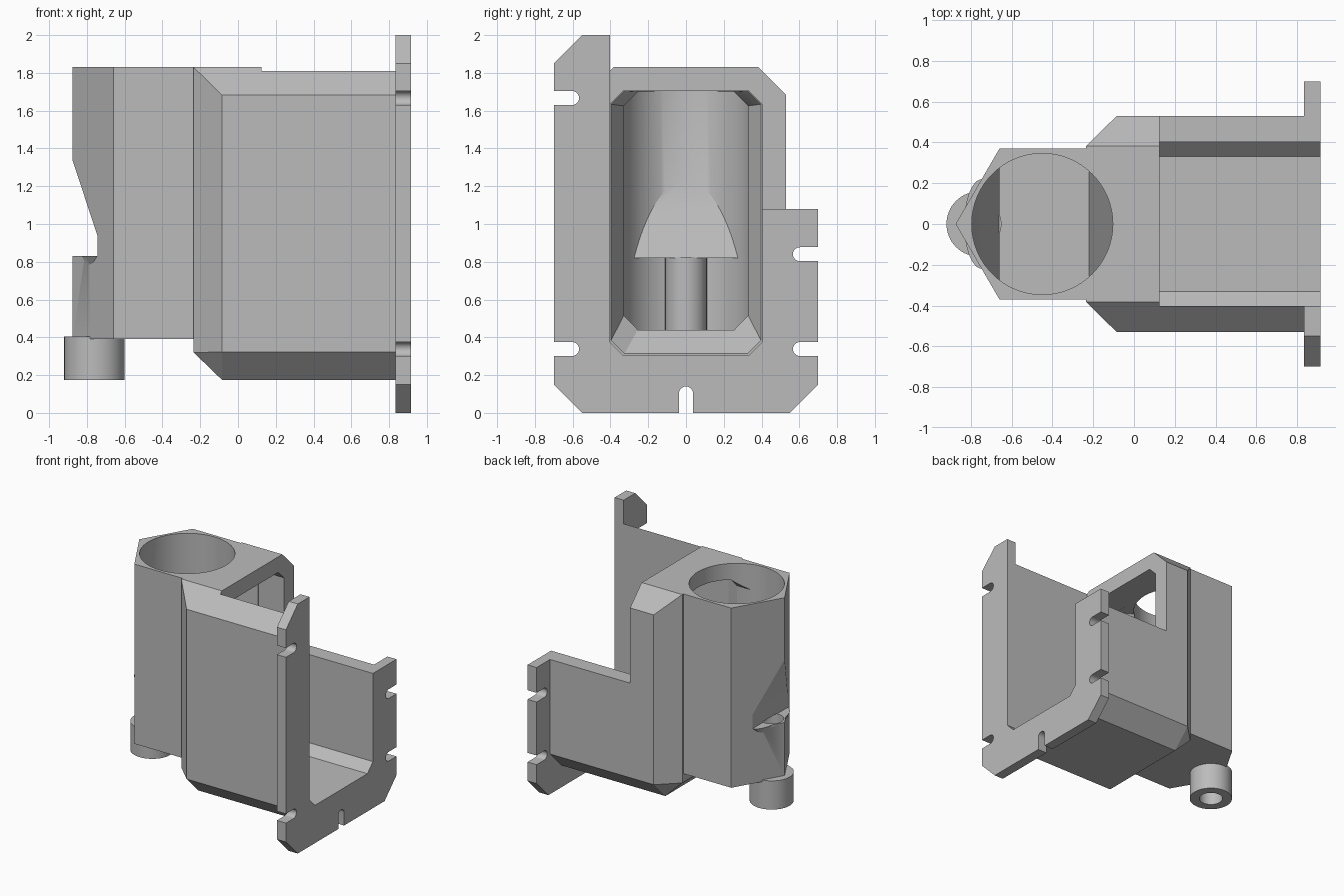
import bpy, bmesh, math
from mathutils import Vector

cube = bpy.data.objects.get("Cube")
if cube:
    bpy.data.objects.remove(cube, do_unlink=True)

grey = bpy.data.materials.new("plain grey")
grey.use_nodes = True
COLOUR = (0.5, 0.5, 0.5, 1)
grey.diffuse_color = COLOUR
grey.node_tree.nodes["Principled BSDF"].inputs["Base Color"].default_value = COLOUR


def finish(name, bm):
    bmesh.ops.recalc_face_normals(bm, faces=bm.faces)
    mesh = bpy.data.meshes.new(name)
    bm.to_mesh(mesh)
    bm.free()
    mesh.materials.append(grey)
    obj = bpy.data.objects.new(name, mesh)
    bpy.context.collection.objects.link(obj)
    return obj


def prism(name, points, axis, start, end):
    """Extrude a 2D outline along x, y or z."""
    place = {"x": lambda a, b: (start, a, b),
             "y": lambda a, b: (a, start, b),
             "z": lambda a, b: (a, b, start)}[axis]
    shift = Vector([(end - start) * (axis == k) for k in "xyz"])
    bm = bmesh.new()
    face = bm.faces.new([bm.verts.new(place(*p)) for p in points])
    ext = bmesh.ops.extrude_face_region(bm, geom=[face])
    moved = [v for v in ext["geom"] if isinstance(v, bmesh.types.BMVert)]
    bmesh.ops.translate(bm, vec=shift, verts=moved)
    return finish(name, bm)


def hull(name, points):
    bm = bmesh.new()
    for p in points:
        bm.verts.new(p)
    bmesh.ops.convex_hull(bm, input=bm.verts)
    return finish(name, bm)


def box(name, x, y, z):
    return hull(name, [(a, b, c) for a in x for b in y for c in z])


def round_part(name, x, bottom, top, r1, r2=None, sx=1, sy=1, sides=64):
    bm = bmesh.new()
    bmesh.ops.create_cone(bm, cap_ends=True, segments=sides, radius1=r1,
                          radius2=r1 if r2 is None else r2, depth=top - bottom)
    for v in bm.verts:
        v.co = (v.co.x * sx + x, v.co.y * sy, v.co.z + (bottom + top) / 2)
    return finish(name, bm)


def combine(target, other, operation):
    """Apply a boolean and drop the second object."""
    mod = target.modifiers.new("join", "BOOLEAN")
    mod.operation, mod.solver, mod.object = operation, "EXACT", other
    bpy.context.view_layer.update()
    result = target.evaluated_get(bpy.context.evaluated_depsgraph_get())
    mesh = bpy.data.meshes.new_from_object(result)
    target.modifiers.clear()
    target.data = mesh
    bpy.data.objects.remove(other, do_unlink=True)


def octagon(w, low, high, c):
    return [(-w, low + c), (-w + c, low), (w - c, low), (w, low + c),
            (w, high - c), (w - c, high), (-w + c, high), (-w, high - c)]


def at_x(x, outline):
    return [(x, y, z) for y, z in outline]


# chamfered box with a tapered rear, open on top and lower on one side
outer = octagon(0.53, 0.175, 1.83, 0.147)
rear = [(s * 0.383, z) for s in (-1, 1) for z in (0.32, 1.83)]
housing = hull("pipe_housing", at_x(-0.235, rear) + at_x(-0.085, outer) + at_x(0.87, outer))
combine(housing, box("top_cut", (0.125, 1.2), (-0.402, 1), (1.08, 2.2)), "DIFFERENCE")

# pointed tower
half = [(-0.66, 0.37), (-0.18, 0.37)]
plan = [(-0.875, 0)] + half + [(x, -y) for x, y in reversed(half)]
combine(housing, prism("tower", plan, "z", 0.39, 1.83), "UNION")

# mounting flange with one tall arm
flange = prism("flange", [(-0.7, 0.15), (-0.55, 0), (0.55, 0), (0.7, 0.15), (0.7, 1.08),
                          (-0.402, 1.08), (-0.402, 2), (-0.55, 2), (-0.7, 1.85)],
               "x", 0.835, 0.915)


# open rounded slots in the flange edges
def slot(y, z, angle):
    r = 0.037
    arc = [(-math.pi / 2 + math.pi * i / 12) for i in range(13)]
    shape = [(r * math.cos(t), r * math.sin(t)) for t in arc] + [(-0.3, r), (-0.3, -r)]
    ca, sa = math.cos(angle), math.sin(angle)
    pts = [(y + a * ca - b * sa, z + a * sa + b * ca) for a, b in shape]
    combine(flange, prism("slot", pts, "x", 0.7, 1.1), "DIFFERENCE")


for y, z, angle in [(-0.603, 1.667, 0), (-0.603, 0.338, 0), (0.603, 0.84, math.pi),
                    (0.603, 0.338, math.pi), (0, 0.103, math.pi / 2)]:
    slot(y, z, angle)
combine(housing, flange, "UNION")

# funnel showing through the tower sides
combine(housing, round_part("funnel", -0.745, 0.68, 0.83, 0.1, 0.22, 0.4, 1), "UNION")

# octagonal cavity, its tapered end and the throat into the bore
inner = octagon(0.402, 0.303, 1.705, 0.07)
throat = octagon(0.33, 0.44, 1.70, 0.075)
combine(housing, prism("cavity", inner, "x", -0.1, 1.2), "DIFFERENCE")
combine(housing, hull("taper", at_x(-0.09, inner) + at_x(-0.22, throat)), "DIFFERENCE")
combine(housing, prism("throat", throat, "x", -0.45, -0.15), "DIFFERENCE")

# round bore, leaving a deflector and drain boss standing at the nose
bore = round_part("bore", -0.45, 0.44, 2.1, 0.346, sides=96)
deflector = [(-0.82, 1.30), (-0.70, 0.94), (-0.66, 0.82), (-0.82, 0.82)]
combine(bore, prism("deflector", deflector, "y", -0.4, 0.4), "DIFFERENCE")
combine(bore, round_part("boss", -0.76, 0.3, 0.825, 0.11), "DIFFERENCE")
combine(housing, bore, "DIFFERENCE")

# notch in the nose
notch = [(-1, 1.715), (-0.745, 0.94), (-0.745, 0.83), (-1, 0.83)]
combine(housing, prism("notch", notch, "y", -0.5, 0.5), "DIFFERENCE")

# drain spout with its passage
combine(housing, round_part("drain_spout", -0.76, 0.175, 0.405, 0.16), "UNION")
combine(housing, round_part("drain_hole", -0.76, 0.1, 0.835, 0.088), "DIFFERENCE")

bpy.ops.object.select_all(action="DESELECT")
housing.select_set(True)
bpy.context.view_layer.objects.active = housing
bpy.ops.object.shade_smooth_by_angle(angle=math.radians(25))
